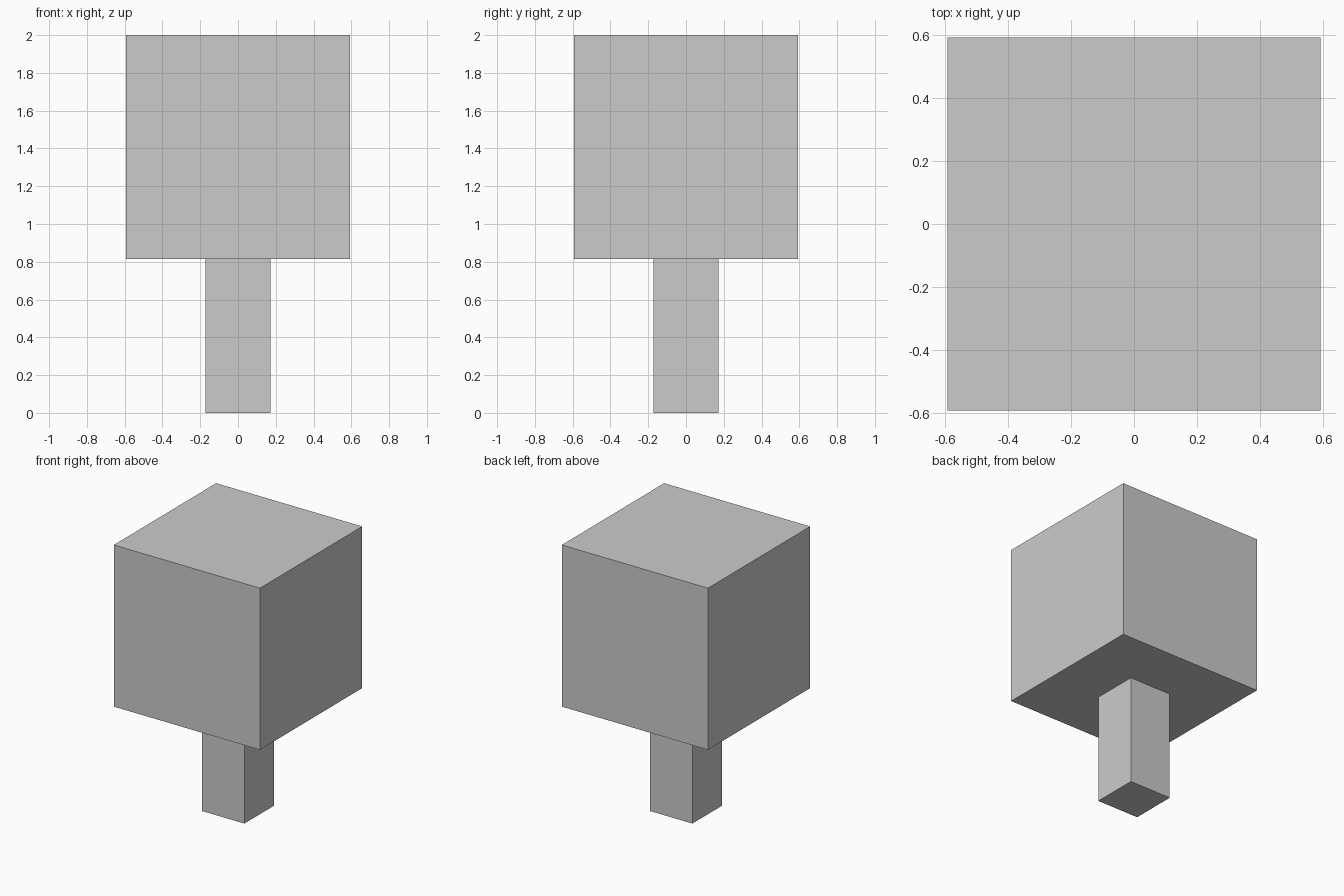
import bpy

if "Cube" in bpy.data.objects:
    bpy.data.objects.remove(bpy.data.objects["Cube"])


def box(name, width, z_low, z_high):
    """Square-based box centred on the z axis."""
    bpy.ops.mesh.primitive_cube_add(size=1, location=(0, 0, (z_low + z_high) / 2))
    obj = bpy.context.object
    obj.name = name
    obj.scale = (width, width, z_high - z_low)
    bpy.ops.object.transform_apply(location=False, rotation=False, scale=True)
    return obj


# Narrow square post standing on the ground
box("trunk", 0.345, 0.0, 0.814)

# Large cube resting on the post
box("crown", 1.186, 0.814, 2.0)
